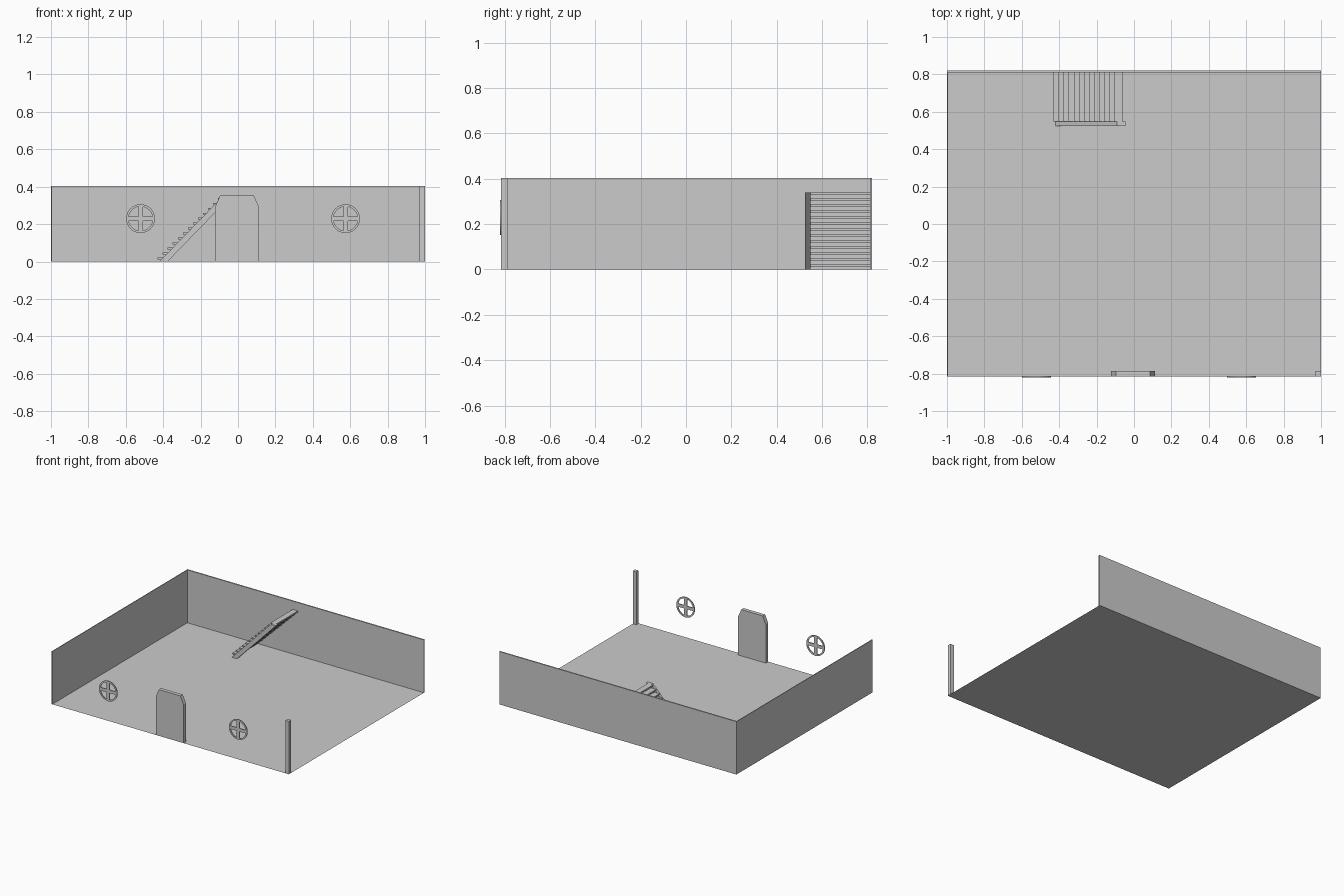
import bpy, bmesh, math

if "Cube" in bpy.data.objects:
    bpy.data.objects.remove(bpy.data.objects["Cube"])

FRONT, BACK, HEIGHT = -0.816, 0.821, 0.403


def make_object(name, bm):
    bmesh.ops.recalc_face_normals(bm, faces=bm.faces)
    mesh = bpy.data.meshes.new(name)
    bm.to_mesh(mesh)
    bm.free()
    obj = bpy.data.objects.new(name, mesh)
    bpy.context.collection.objects.link(obj)
    return obj


def add_prism(bm, outline, y0, y1):
    """Extrude a closed (x, z) outline from y0 to y1."""
    face = bm.faces.new([bm.verts.new((x, y0, z)) for x, z in outline])
    out = bmesh.ops.extrude_face_region(bm, geom=[face], use_keep_orig=True)
    verts = [g for g in out["geom"] if isinstance(g, bmesh.types.BMVert)]
    bmesh.ops.translate(bm, verts=verts, vec=(0, y1 - y0, 0))


def add_box(bm, x0, x1, y0, y1, z0, z1):
    add_prism(bm, [(x0, z0), (x1, z0), (x1, z1), (x0, z1)], y0, y1)


def prism(name, outline, y0, y1):
    bm = bmesh.new()
    add_prism(bm, outline, y0, y1)
    return make_object(name, bm)


def box(name, *limits):
    bm = bmesh.new()
    add_box(bm, *limits)
    return make_object(name, bm)


# Floor sheet
bm = bmesh.new()
bm.faces.new([bm.verts.new(p) for p in
              ((-1, FRONT, 0), (1, FRONT, 0), (1, BACK, 0), (-1, BACK, 0))])
make_object("floor", bm)

# Walls and corner post
box("back_wall", -1, 1, 0.811, BACK, 0, HEIGHT)
box("left_wall", -1, -0.995, FRONT, 0.811, 0, HEIGHT)
box("corner_post", 0.97, 1, FRONT, -0.787, 0, HEIGHT)

# Door with clipped top corners
prism("door", [(-0.122, 0), (0.112, 0), (0.112, 0.292), (0.085, 0.353),
               (-0.096, 0.353), (-0.122, 0.292)], FRONT, -0.787)


# Round windows: ring frame with a cross of glazing bars
def round_window(name, cx, cz, outer=0.077, inner=0.065, bar=0.012, n=32):
    y0, y1 = -0.821, -0.814
    bm = bmesh.new()
    rings = []
    for i in range(n):
        a = 2 * math.pi * i / n
        c, s = math.cos(a), math.sin(a)
        rings.append([bm.verts.new((cx + r * c, y, cz + r * s))
                      for r, y in ((outer, y0), (inner, y0), (inner, y1), (outer, y1))])
    for i in range(n):
        p, q = rings[i], rings[(i + 1) % n]
        for k in range(4):
            m = (k + 1) % 4
            bm.faces.new((p[k], p[m], q[m], q[k]))
    r = inner
    b = bar
    cross = [(b, -r), (b, -b), (r, -b), (r, b), (b, b), (b, r),
             (-b, r), (-b, b), (-r, b), (-r, -b), (-b, -b), (-b, -r)]
    add_prism(bm, [(cx + x, cz + z) for x, z in cross], y0, y1)
    make_object(name, bm)


round_window("left_window", -0.521, 0.229)
round_window("right_window", 0.575, 0.229)

# Staircase: sloping side stringer and open treads reaching the back wall
TOP, STEPS = 0.34, 13
prism("stair_stringer", [(-0.42, 0), (-0.376, 0), (-0.046, TOP), (-0.09, TOP)],
      0.525, 0.548)
bm = bmesh.new()
for i in range(STEPS):
    x = -0.43 + i * 0.027
    z = TOP - (STEPS - 1 - i) * 0.0265
    add_box(bm, x, x + 0.044, 0.548, 0.811, z - 0.01, z)
make_object("stair_treads", bm)
